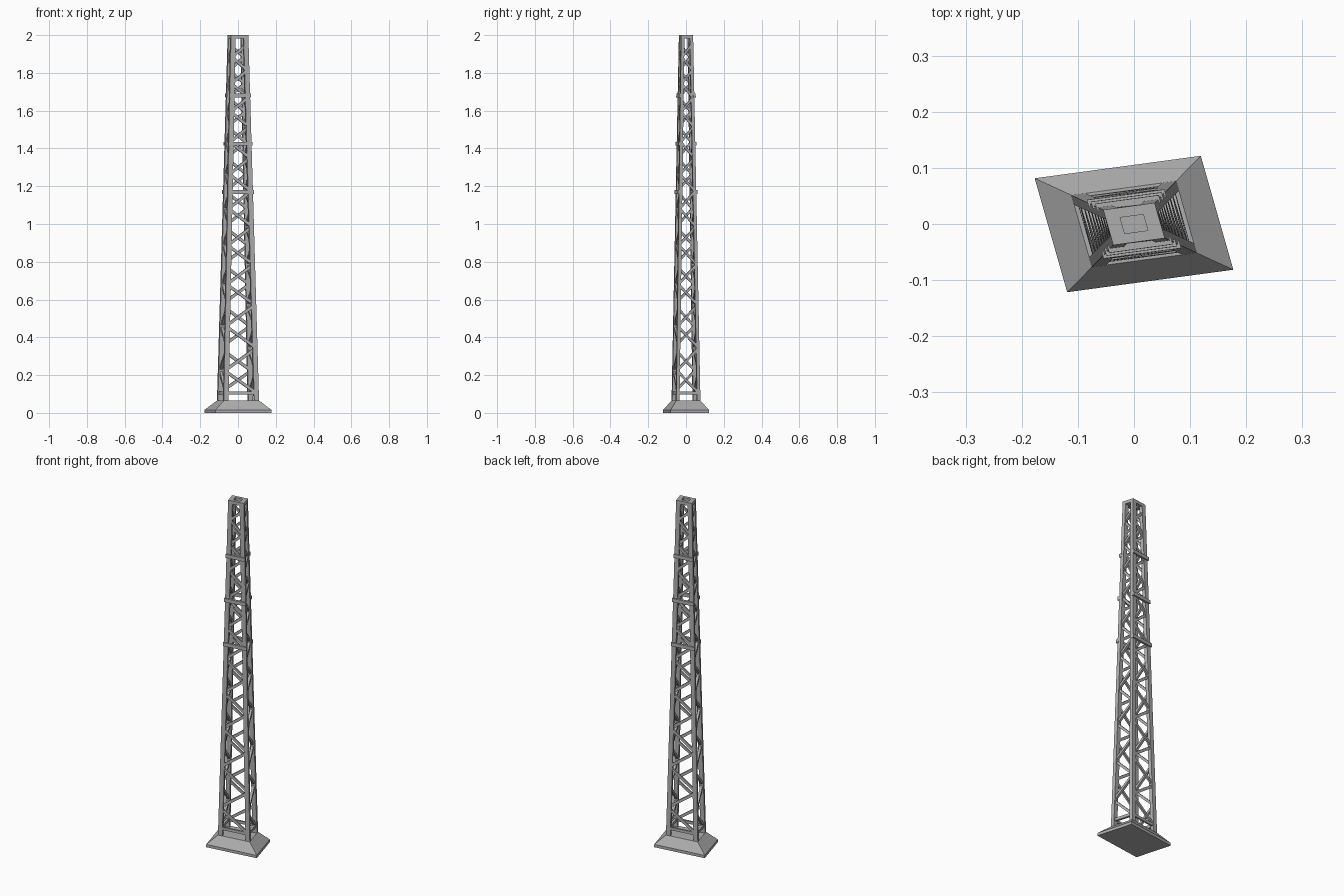
import bpy
from mathutils import Vector

old = bpy.data.objects.get("Cube")
if old:
    bpy.data.objects.remove(old)

steel = bpy.data.materials.new("grey steel")
steel.use_nodes = True
GREY = (0.42, 0.42, 0.42, 1)
steel.diffuse_color = GREY
steel.node_tree.nodes["Principled BSDF"].inputs["Base Color"].default_value = GREY

# Skewed plan: half-edges of the footing
U, V = Vector((0.148, 0.02, 0)), Vector((-0.029, 0.1015, 0))
FOOT, TOP = 0.065, 2.0
LEG = 0.17
BOX = [(3, 2, 1, 0), (4, 5, 6, 7), (0, 1, 5, 4), (1, 2, 6, 5), (2, 3, 7, 6), (3, 0, 4, 7)]


def plan(s, t, z):
    return U * s + V * t + Vector((0, 0, z))


def spread(z):
    return 0.63 - 0.32 * (z - FOOT) / (TOP - FOOT)


def on_face(side, a, z, d):
    """Point on a tower side: a across, z up, d inwards."""
    e = spread(z) - d
    s, t = [(a, -e), (e, a), (-a, e), (-e, -a)][side]
    return plan(s, t, z)


def build(name, solids):
    verts, faces = [], []
    for corners in solids:
        n = len(verts)
        verts += corners
        faces += [[n + i for i in f] for f in BOX]
    mesh = bpy.data.meshes.new(name)
    mesh.from_pydata(verts, [], faces)
    mesh.materials.append(steel)
    obj = bpy.data.objects.new(name, mesh)
    bpy.context.collection.objects.link(obj)


def square(s0, s1, t0, t1, z):
    return [plan(s0, t0, z), plan(s1, t0, z), plan(s1, t1, z), plan(s0, t1, z)]


def bar(side, z0, z1, width, d0, d1, overlap):
    """Strip running from one leg to the other, z0 at the left end, z1 at the right."""
    ends = []
    for sign, z in ((-1, z0), (1, z1)):
        a = sign * (spread(z) + overlap)
        ends += [on_face(side, a, z + h * width / 2, d)
                 for h, d in ((-1, d0), (-1, d1), (1, d1), (1, d0))]
    return ends


# Footing: thin slab and sloped top
build("footing_slab", [square(-1, 1, -1, 1, 0) + square(-1, 1, -1, 1, 0.016)])
k = spread(FOOT)
build("footing_slope", [square(-1, 1, -1, 1, 0.016) + square(-k, k, -k, k, FOOT)])

# Four tapering corner legs
for sx, xname in ((-1, "right"), (1, "left")):
    for sy, yname in ((-1, "front"), (1, "back")):
        ends = []
        for z in (FOOT, TOP):
            e = spread(z)
            s = sorted((sx * e, sx * (e - LEG)))
            t = sorted((sy * e, sy * (e - LEG)))
            ends += square(*s, *t, z)
        build(f"{yname}_{xname}_leg", [ends])

# Zigzag bracing, panels getting shorter towards the top
panels, z = [], 0.1
while z < 1.92:
    step = 0.127 - 0.032 * z
    panels.append((z + step / 2, step))
    z += step

for side, name in enumerate(("front", "left", "back", "right")):
    braces = [bar(side, 0.105, 0.105, 0.016, 0.04, 0.13, -0.1)]
    for i, (mid, step) in enumerate(panels):
        rise = step * 0.42 * (1 if i % 2 else -1)
        braces.append(bar(side, mid - rise, mid + rise, 0.019, 0.04, 0.13, -0.12))
    build(name + "_bracing", braces)
    # Top frame closing the gap between the legs
    build(name + "_top_rail", [bar(side, 1.991, 1.991, 0.018, 0, LEG, -0.1)])

# Joint bands across the two wide sides
for side, name in ((0, "front"), (2, "back")):
    build(name + "_bands", [bar(side, z, z, 0.02, -0.07, 0.06, 0.02)
                            for z in (1.17, 1.425, 1.68)])
